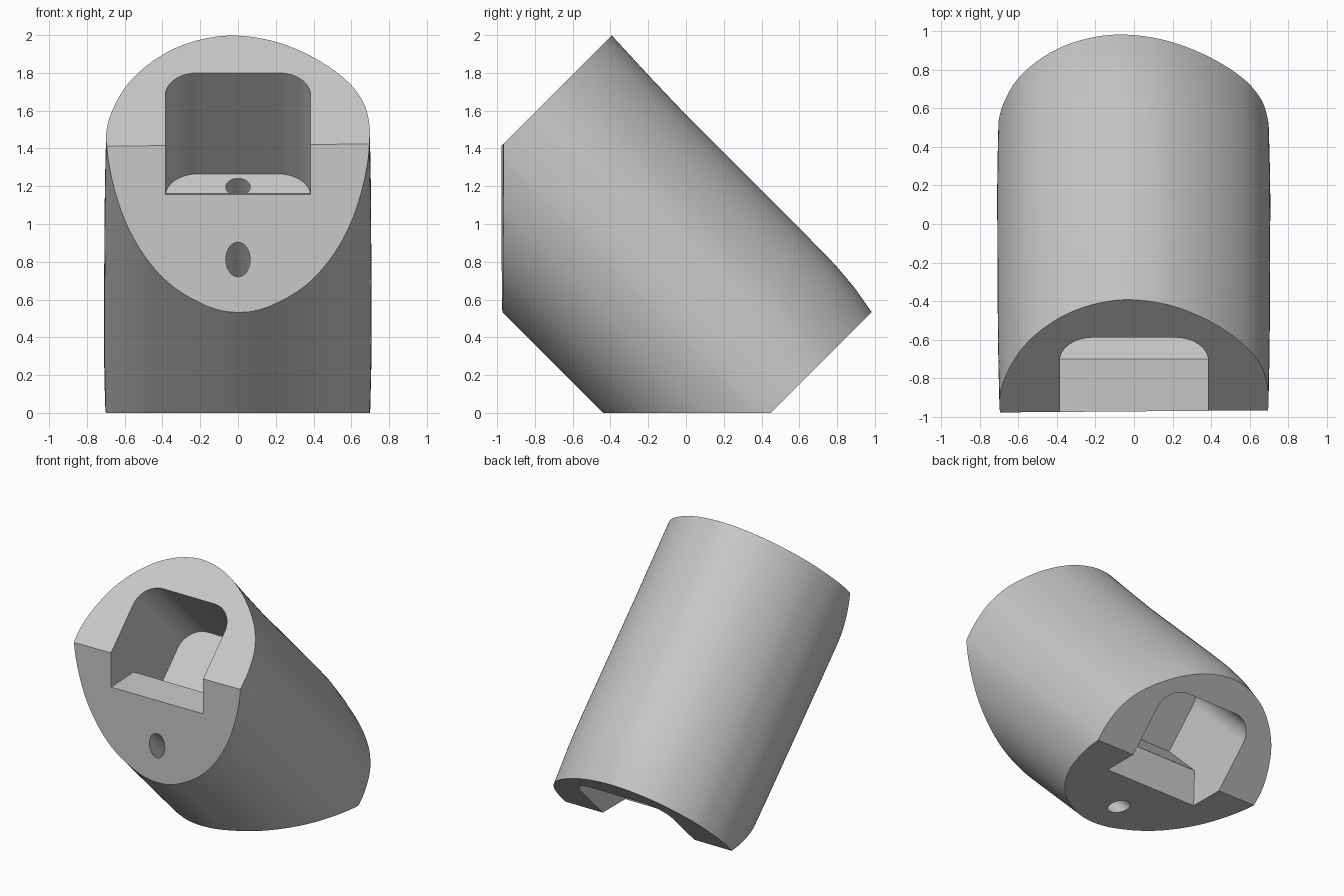
import bpy, bmesh, math
from mathutils import Vector

cube = bpy.data.objects.get("Cube")
if cube:
    bpy.data.objects.remove(cube, do_unlink=True)

ROOT2 = math.sqrt(2)
MIRROR = -0.975          # mirror offset between the two ends

grey = bpy.data.materials.new("plain_grey")
grey.use_nodes = True
grey.diffuse_color = (0.58, 0.58, 0.58, 1)
grey.node_tree.nodes["Principled BSDF"].inputs["Base Color"].default_value = (0.58, 0.58, 0.58, 1)


def tilted(x, u, t):
    """x across, u up across the body, t down along its 45 degree axis."""
    return Vector((x, (u + t) / ROOT2, (u - t) / ROOT2))


def swap_end(p):
    """Mirror a point from the upper end to the lower end."""
    return Vector((p.x, p.z + MIRROR, p.y - MIRROR))


def smooth_loop(points, steps=5):
    """Closed smooth curve through the given 2D points."""
    pts = [Vector(p) for p in points]
    n = len(pts)
    loop = []
    for i in range(n):
        a, b, c, d = (pts[(i + k) % n] for k in (-1, 0, 1, 2))
        for s in range(steps):
            f = s / steps
            loop.append(b + (c - a) * (f / 2) + (2 * a - 5 * b + 4 * c - d) * (f * f / 2)
                        + (3 * b - a - 3 * c + d) * (f ** 3 / 2))
    return loop


def loft(name, rings, cuts=()):
    """Skin closed rings, cap the ends, then trim by (point, normal) planes."""
    bm = bmesh.new()
    rows = [[bm.verts.new(p) for p in ring] for ring in rings]
    n = len(rows[0])
    for a, b in zip(rows, rows[1:]):
        for i in range(n):
            j = (i + 1) % n
            bm.faces.new((a[i], a[j], b[j], b[i]))
    bm.faces.new(rows[0])
    bm.faces.new(rows[-1])
    for co, no in cuts:
        bmesh.ops.bisect_plane(bm, geom=bm.verts[:] + bm.edges[:] + bm.faces[:],
                               plane_co=co, plane_no=no, clear_outer=True)
        bmesh.ops.holes_fill(bm, edges=[e for e in bm.edges if e.is_boundary], sides=0)
    bmesh.ops.recalc_face_normals(bm, faces=bm.faces[:])
    mesh = bpy.data.meshes.new(name)
    bm.to_mesh(mesh)
    bm.free()
    mesh.materials.append(grey)
    obj = bpy.data.objects.new(name, mesh)
    bpy.context.collection.objects.link(obj)
    return obj


# Section of the body as (x, u): even round belly, slightly lopsided crown
belly = [(0.69, 0.26), (0.65, 0.135), (0.585, 0.01), (0.49, -0.105),
         (0.37, -0.2), (0.23, -0.266), (0.08, -0.306)]
right_crown = [(-0.02, 1.135), (0.17, 1.1), (0.34, 1.015), (0.49, 0.895), (0.605, 0.76),
               (0.672, 0.62), (0.697, 0.49), (0.701, 0.37)]
left_crown = [(-0.702, 0.37), (-0.69, 0.49), (-0.65, 0.63), (-0.585, 0.775),
              (-0.485, 0.91), (-0.35, 1.03), (-0.19, 1.108)]
SECTION = smooth_loop(right_crown + belly + [(-x, u) for x, u in reversed(belly)] + left_crown)


def body_section(t, crown, width, lean):
    """Section at t with its crown height, width and sideways lean adjusted."""
    ring = []
    for x, u in SECTION:
        rise = max(u - 0.35, 0)
        ring.append(tilted(x * width - lean * rise, u + rise * (crown - 1), t))
    return ring


# Main body, trimmed by a nearly vertical front plane and the ground plane
stations = [(-1.69, 1, 0.995, 0), (-1.4, 0.985, 1.002, 0.01), (-1.1, 0.975, 1.006, 0.02),
            (-0.2, 0.975, 1.01, 0.035), (0.0, 0.972, 1.008, 0.04),
            (0.16, 0.955, 1.004, 0.05), (0.318, 0.92, 1, 0.05)]
body = loft("tilted_body", [body_section(*s) for s in stations],
            [((0, -0.972, 0), (0.008, -1, 0)), ((0, 0, 0), (0, 0, -1))])

# Pocket: arch-topped slot sunk along the axis
HALF, FLOOR, ROOF, RADIUS = 0.385, 0.329, 0.856, 0.17
arch = [(-HALF, FLOOR), (HALF, FLOOR)]
for side, start in ((1, 0), (-1, 90)):
    for k in range(13):
        a = math.radians(start + k * 7.5)
        arch.append((side * (HALF - RADIUS) + RADIUS * math.cos(a),
                     ROOF - RADIUS + RADIUS * math.sin(a)))
pocket = [[tilted(x, u, t) for x, u in arch] for t in (-1.9, -0.933)]

# Lip: level notch through the flat face, open into the pocket above it
lip_profile = [(-1.2, 1.155), (-0.97, 1.155), (-0.7, 1.165), (-0.66, 1.3),
               (-0.9, 1.6), (-1.2, 1.7)]
lip = [[Vector((x, y, z)) for y, z in lip_profile] for x in (-HALF, HALF)]

cutters = []
for name, rings in (("pocket", pocket), ("lip", lip)):
    cutters.append(loft("upper_" + name + "_cutter", rings))
    cutters.append(loft("lower_" + name + "_cutter",
                        [[swap_end(p) for p in ring] for ring in rings]))


# Round bores along the axis: one under the pockets, one joining them
def bore(name, u, start, end):
    angles = [2 * math.pi * i / 32 for i in range(32)]
    return loft(name, [[tilted(0.065 * math.cos(a), u + 0.065 * math.sin(a), t)
                        for a in angles] for t in (start, end)])


cutters.append(bore("lower_bore_cutter", -0.113, -2.2, 0.8))
cutters.append(bore("wire_bore_cutter", 0.758, -1.0, -0.3))

# Cut everything out of the body
bpy.ops.object.select_all(action="DESELECT")
bpy.context.view_layer.objects.active = body
body.select_set(True)
for cutter in cutters:
    mod = body.modifiers.new(cutter.name, "BOOLEAN")
    mod.operation = "DIFFERENCE"
    mod.solver = "EXACT"
    mod.object = cutter
    bpy.ops.object.modifier_apply(modifier=mod.name)
for cutter in cutters:
    bpy.data.objects.remove(cutter, do_unlink=True)

bpy.ops.object.shade_smooth_by_angle(angle=math.radians(25))
